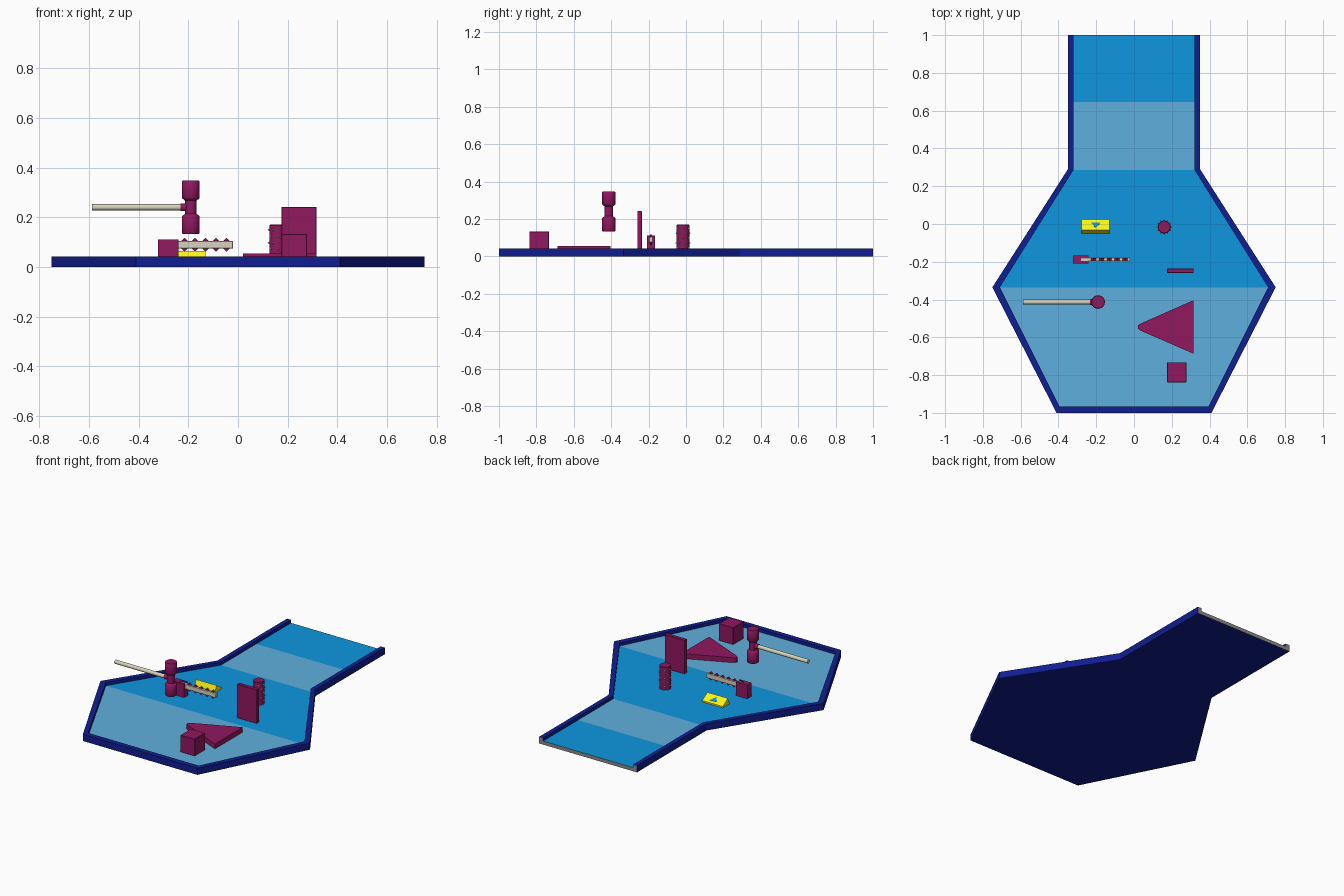
import bpy, bmesh, math
from mathutils import Matrix, Vector

if "Cube" in bpy.data.objects:
    bpy.data.objects.remove(bpy.data.objects["Cube"])


def lin(c):
    return c / 12.92 if c <= 0.04045 else ((c + 0.055) / 1.055) ** 2.4


def mat(name, r, g, b):
    m = bpy.data.materials.new(name)
    m.diffuse_color = (lin(r / 255), lin(g / 255), lin(b / 255), 1)
    m.use_nodes = True
    m.node_tree.nodes["Principled BSDF"].inputs["Base Color"].default_value = m.diffuse_color
    return m


NAVY = mat("navy", 16, 30, 145)
DEEP = mat("deep_blue", 13, 150, 223)
PALE = mat("pale_blue", 95, 176, 221)
MAROON = mat("maroon", 145, 24, 96)
YELLOW = mat("yellow", 250, 245, 20)
IVORY = mat("ivory", 215, 212, 188)
GREY = mat("grey", 140, 140, 140)
FLOOR, RIM = 0.023, 0.043


def finish(name, bm, mats, smooth=False):
    bmesh.ops.recalc_face_normals(bm, faces=bm.faces)
    me = bpy.data.meshes.new(name)
    bm.to_mesh(me)
    bm.free()
    ob = bpy.data.objects.new(name, me)
    bpy.context.collection.objects.link(ob)
    for m in mats:
        me.materials.append(m)
    if smooth:
        bpy.ops.object.select_all(action='DESELECT')
        ob.select_set(True)
        bpy.context.view_layer.objects.active = ob
        bpy.ops.object.shade_smooth_by_angle(angle=math.radians(40))
    return ob


def add_box(bm, lo, hi):
    lo, hi = Vector(lo), Vector(hi)
    s = hi - lo
    bmesh.ops.create_cube(bm, size=1, matrix=Matrix.Translation((lo + hi) / 2)
                          @ Matrix.Diagonal((*s, 1)))


def add_cone(bm, a, b, r1, r2, n):
    a, b = Vector(a), Vector(b)
    rot = (b - a).to_track_quat('Z', 'Y').to_matrix().to_4x4()
    bmesh.ops.create_cone(bm, cap_ends=True, segments=n, radius1=r1, radius2=r2,
                          depth=(b - a).length, matrix=Matrix.Translation((a + b) / 2) @ rot)


def add_prism(bm, pts, offset):
    f = bm.faces.new([bm.verts.new(p) for p in pts])
    out = bmesh.ops.extrude_face_region(bm, geom=[f])
    bmesh.ops.translate(bm, vec=offset, verts=[v for v in out['geom']
                                              if isinstance(v, bmesh.types.BMVert)])


def bevel(bm, w):
    bmesh.ops.bevel(bm, geom=bm.edges[:], offset=w, segments=1, affect='EDGES')


def lathe(name, prof, x, y, n=24):
    bm = bmesh.new()
    vs = [bm.verts.new((x + r, y, z)) for r, z in prof]
    es = [bm.edges.new(p) for p in zip(vs, vs[1:])]
    bmesh.ops.spin(bm, geom=vs + es, cent=(x, y, 0), axis=(0, 0, 1),
                   angle=2 * math.pi, steps=n)
    bmesh.ops.remove_doubles(bm, verts=bm.verts, dist=1e-5)
    return finish(name, bm, [MAROON], True)


# Tray: stations along y with outer and inner half widths
outer = [(0.41, -1), (0.75, -0.335), (0.35, 0.29), (0.35, 0.645), (0.35, 1)]
inner = [(0.395, -0.966), (0.71, -0.335), (0.321, 0.285), (0.321, 0.645), (0.321, 1)]


def around(pts):
    return [(-x, y) for x, y in reversed(pts)] + pts


bm = bmesh.new()
O, I = around(outer), around(inner)
rings = [[bm.verts.new((x, y, z)) for x, y in src]
         for src, z in ((O, 0), (O, RIM), (I, RIM), (I, FLOOR))]
for lo, hi in zip(rings, rings[1:]):
    for i in range(len(lo) - 1):
        bm.faces.new((lo[i], lo[i + 1], hi[i + 1], hi[i]))
bm.faces.new(rings[0])
bm.faces.new([r[0] for r in rings] + [r[-1] for r in reversed(rings)]).material_index = 3
fl = rings[3]
for k in range(4):                       # coloured floor bands
    f = bm.faces.new((fl[4 - k], fl[5 + k], fl[6 + k], fl[3 - k]))
    f.material_index = 1 if k % 2 == 0 else 2
finish("arena_tray", bm, [NAVY, PALE, DEEP, GREY])

# Plain obstacles
for name, lo, hi in (("block", (0.175, -0.838, FLOOR), (0.277, -0.732, 0.133)),
                     ("wall_panel", (0.175, -0.26, FLOOR), (0.316, -0.235, 0.242))):
    bm = bmesh.new()
    add_box(bm, lo, hi)
    bevel(bm, 0.002)
    finish(name, bm, [MAROON])

# Flat triangular plate with a blunt tip
bm = bmesh.new()
add_prism(bm, [(0.02, -0.537, FLOOR), (0.02, -0.553, FLOOR), (0.035, -0.565, FLOOR),
               (0.316, -0.687, FLOOR), (0.316, -0.403, FLOOR), (0.035, -0.527, FLOOR)],
          (0, 0, 0.055 - FLOOR))
finish("triangle_plate", bm, [MAROON])

# Yellow boost ramp with a blue arrow on the slope
bm = bmesh.new()
add_prism(bm, [(-0.277, 0.02, FLOOR), (-0.277, 0.02, 0.032), (-0.277, -0.033, 0.065),
               (-0.277, -0.05, FLOOR)], (0.147, 0, 0))
finish("boost_ramp", bm, [YELLOW])
bm = bmesh.new()


def slope(y):
    return 0.032 + (0.02 - y) * 0.033 / 0.053


add_prism(bm, [(x, y, slope(y) - 0.001) for x, y in
               ((-0.227, 0.006), (-0.177, 0.006), (-0.202, -0.022))], (0, 0.001, 0.0022))
finish("ramp_arrow", bm, [DEEP])

# Studded post
px, py = 0.16, -0.016
lathe("post", [(0, FLOOR), (0.034, FLOOR), (0.034, 0.168), (0.031, 0.171), (0, 0.171)], px, py)
bm = bmesh.new()
for row in range(5):
    for k in range(6):
        a = math.radians(60 * k + 30 * (row % 2))
        d = Vector((math.cos(a), math.sin(a), 0))
        c = Vector((px, py, 0.046 + row * 0.026))
        add_cone(bm, c + d * 0.031, c + d * 0.041, 0.006, 0.001, 8)
finish("post_studs", bm, [IVORY])

# Hammer: lathed head, collar and handle
hx, hy = -0.19, -0.413
lathe("hammer_head", [(0, 0.134), (0.033, 0.134), (0.036, 0.138), (0.036, 0.203), (0.033, 0.207),
                      (0.023, 0.215), (0.023, 0.268), (0.033, 0.275), (0.036, 0.279),
                      (0.036, 0.344), (0.033, 0.348), (0, 0.348)], hx, hy)
bm = bmesh.new()
add_cone(bm, (-0.232, hy, 0.241), (hx, hy, 0.241), 0.016, 0.016, 16)
finish("hammer_collar", bm, [MAROON], True)
bm = bmesh.new()
add_cone(bm, (-0.588, hy, 0.241), (-0.22, hy, 0.241), 0.0125, 0.0125, 16)
finish("hammer_handle", bm, [IVORY], True)

# Saw: slotted base, bar and teeth
sy, sz = -0.187, 0.09
bm = bmesh.new()
add_box(bm, (-0.322, sy - 0.021, FLOOR), (-0.24, sy + 0.021, 0.075))
add_box(bm, (-0.322, sy - 0.021, 0.075), (-0.28, sy + 0.021, 0.111))
for s in (-1, 1):
    y0, y1 = sorted((sy + s * 0.01, sy + s * 0.021))
    add_box(bm, (-0.28, y0, 0.075), (-0.24, y1, 0.111))
finish("saw_base", bm, [MAROON])
bm = bmesh.new()
add_box(bm, (-0.282, sy - 0.01, sz - 0.015), (-0.02, sy + 0.01, sz + 0.015))
bevel(bm, 0.002)
finish("saw_bar", bm, [IVORY])
bm = bmesh.new()
for k in range(5):
    x = -0.215 + 0.042 * k
    for s in (-1, 1):
        xs = ((x - 0.014, 0.014), (x + 0.014, 0.014), (x, 0.028))
        add_prism(bm, [(a, sy - 0.006, sz + s * h) for a, h in xs], (0, 0.012, 0))
finish("saw_teeth", bm, [MAROON])
